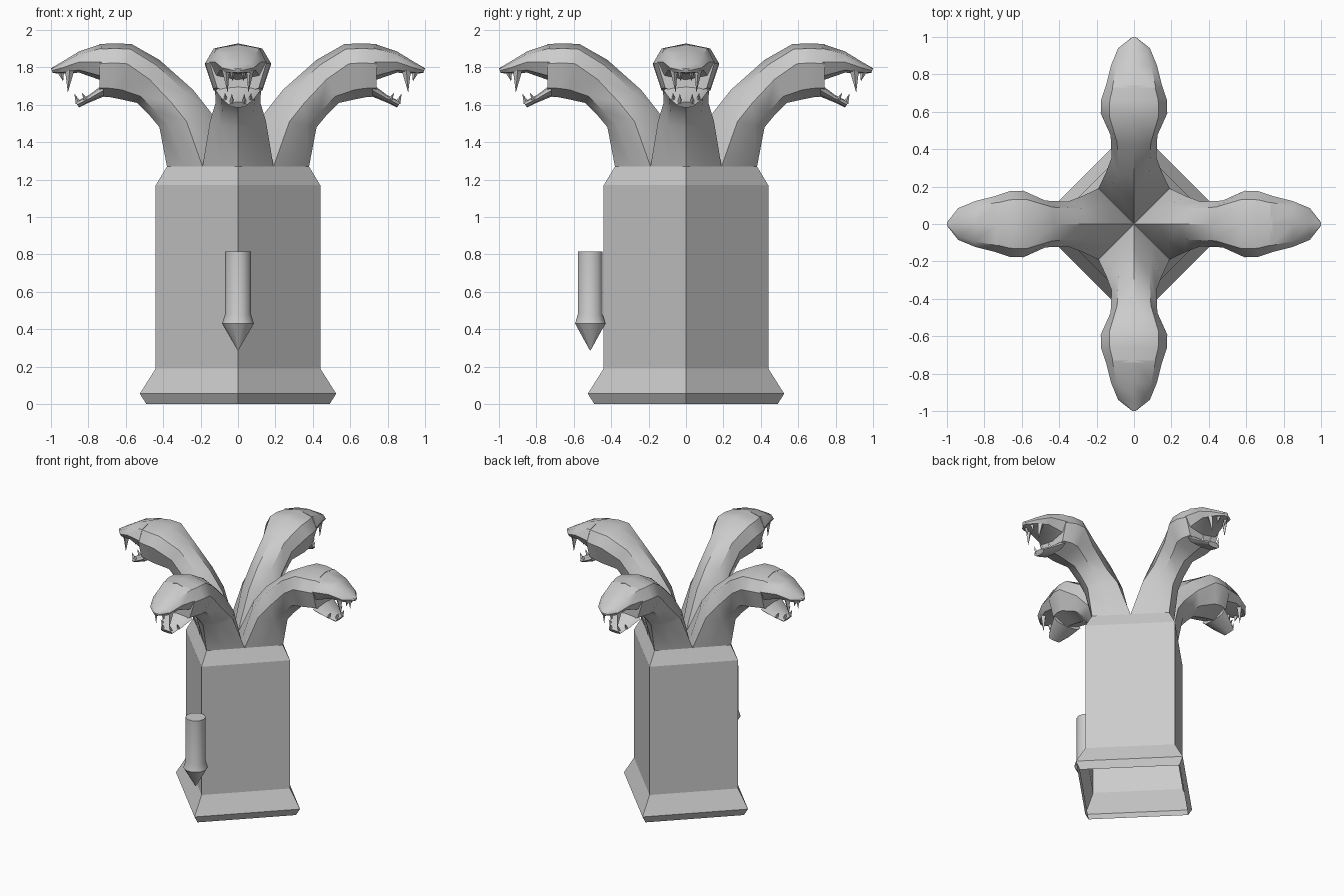
import bpy, bmesh, math
from mathutils import Matrix, Vector

cube = bpy.data.objects.get("Cube")
if cube:
    bpy.data.objects.remove(cube, do_unlink=True)

stone = bpy.data.materials.new("grey stone")
stone.use_nodes = True
GREY = (0.6, 0.6, 0.6, 1)
stone.diffuse_color = GREY
stone.node_tree.nodes["Principled BSDF"].inputs["Base Color"].default_value = GREY


def loft(bm, rings, cap_start=True, cap_end=True):
    """Skin a list of equal-length point rings."""
    loops = [[bm.verts.new(p) for p in ring] for ring in rings]
    n = len(loops[0])
    for a, b in zip(loops, loops[1:]):
        for i in range(n):
            j = (i + 1) % n
            bm.faces.new((a[i], a[j], b[j], b[i]))
    if cap_start:
        bm.faces.new(loops[0][::-1])
    if cap_end:
        bm.faces.new(loops[-1])


def finish(bm, name, smooth_angle=None):
    bmesh.ops.recalc_face_normals(bm, faces=bm.faces)
    mesh = bpy.data.meshes.new(name)
    bm.to_mesh(mesh)
    bm.free()
    mesh.materials.append(stone)
    obj = bpy.data.objects.new(name, mesh)
    bpy.context.collection.objects.link(obj)
    if smooth_angle:
        bpy.ops.object.select_all(action='DESELECT')
        obj.select_set(True)
        bpy.context.view_layer.objects.active = obj
        bpy.ops.object.shade_smooth_by_angle(angle=math.radians(smooth_angle))
    return obj


def turned(profile, sides, y=0):
    """Rings of a turned shape from (radius, height) pairs."""
    return [[(r * math.cos(i * math.tau / sides),
              y + r * math.sin(i * math.tau / sides), z)
             for i in range(sides)] for r, z in profile]


def section(top, bottom, half, bulge, level=0.5):
    """Eight-point cross-section between a top and a bottom point."""
    top, bottom = Vector((top[0], 0, top[1])), Vector((bottom[0], 0, bottom[1]))
    mid = bottom.lerp(top, level)
    side = Vector((0, half, 0))
    up, down = mid.lerp(top, bulge), mid.lerp(bottom, bulge)
    return [top, up + side * bulge, mid + side, down + side * bulge,
            bottom, down - side * bulge, mid - side, up - side * bulge]


def fang(bm, base, tip, width):
    x, y, z = base
    ring = [(x - width, y, z), (x, y - width * 0.8, z),
            (x + width, y, z), (x, y + width * 0.8, z)]
    verts = [bm.verts.new(p) for p in ring]
    point = bm.verts.new(tip)
    for i in range(4):
        bm.faces.new((verts[i], verts[(i + 1) % 4], point))


def serpent(name, turn):
    bm = bmesh.new()
    # neck and back of the head
    loft(bm, [section(*s) for s in (
        ((0, 1.27), (0.38, 1.27), 0.19, 0.5),
        ((0.13, 1.54), (0.42, 1.48), 0.15, 0.62),
        ((0.24, 1.68), (0.47, 1.54), 0.12, 0.7),
        ((0.42, 1.84), (0.54, 1.61), 0.125, 0.72, 0.55),
        ((0.57, 1.925), (0.63, 1.63), 0.178, 0.74, 0.64),
        ((0.66, 1.928), (0.68, 1.64), 0.175, 0.74, 0.64),
        ((0.74, 1.925), (0.74, 1.645), 0.15, 0.74, 0.62))], cap_start=False)
    # upper jaw
    loft(bm, [section(*s) for s in (
        ((0.73, 1.925), (0.73, 1.73), 0.152, 0.76),
        ((0.85, 1.885), (0.85, 1.772), 0.122, 0.76),
        ((0.94, 1.83), (0.94, 1.765), 0.085, 0.76),
        ((1.0, 1.795), (0.99, 1.77), 0.015, 0.7))])
    # lower jaw
    loft(bm, [section(*s) for s in (
        ((0.72, 1.71), (0.72, 1.643), 0.12, 0.75),
        ((0.80, 1.65), (0.80, 1.61), 0.085, 0.75),
        ((0.87, 1.615), (0.85, 1.585), 0.05, 0.75))])
    # fangs
    for s in (-1, 1):
        fang(bm, (0.9, s * 0.065, 1.785), (0.91, s * 0.055, 1.665), 0.025)
        fang(bm, (0.95, s * 0.03, 1.78), (0.935, s * 0.03, 1.725), 0.02)
        fang(bm, (0.85, s * 0.033, 1.605), (0.875, s * 0.033, 1.66), 0.018)
        fang(bm, (0.81, s * 0.065, 1.625), (0.835, s * 0.07, 1.665), 0.015)
    bmesh.ops.rotate(bm, verts=bm.verts, matrix=Matrix.Rotation(turn, 3, 'Z'))
    finish(bm, name, 40)


# square pillar set cornerwise, open underneath
bm = bmesh.new()
loft(bm, turned(((0.49, 0), (0.525, 0.055), (0.44, 0.19), (0.44, 1.17), (0.38, 1.27)), 4),
     cap_start=False)
finish(bm, "pillar")

# pointed peg on the front corner
bm = bmesh.new()
loft(bm, turned(((0.001, 0.285), (0.085, 0.43), (0.07, 0.48), (0.07, 0.815)), 10, -0.512))
finish(bm, "front_peg", 40)

# four serpents, one above each corner
for i, place in enumerate(("left", "back", "right", "front")):
    serpent(place + "_serpent", i * math.pi / 2)
